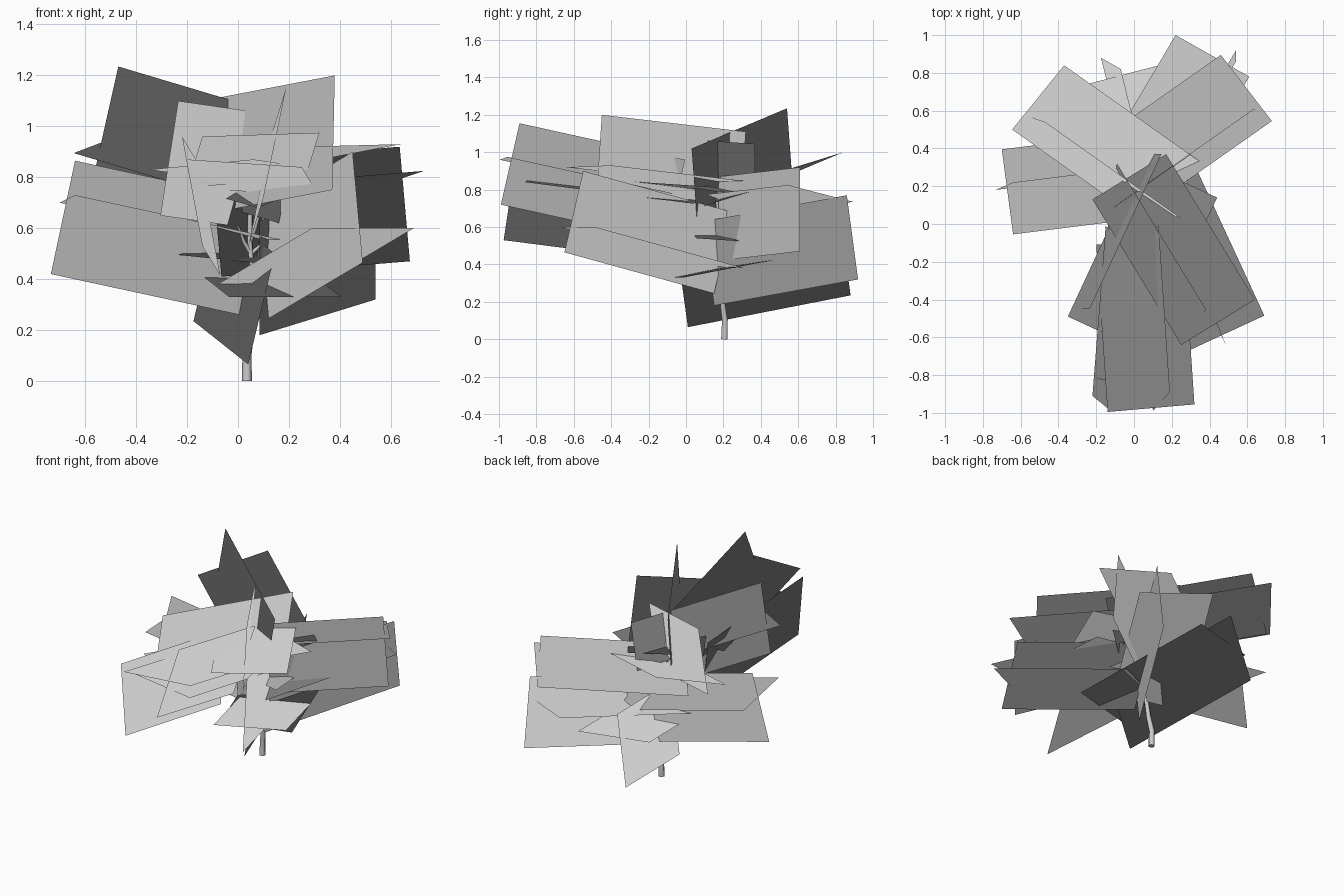
import bpy
from mathutils import Vector

if "Cube" in bpy.data.objects:
    bpy.data.objects.remove(bpy.data.objects["Cube"])


def card(name, corner, axis, width):
    # flat rectangular foliage card spanned by an axis and a width vector
    c, a, w = Vector(corner), Vector(axis), Vector(width)
    # soft foliage shading: normals lean outward from the crown and up
    n = (-a.normalized() + Vector((0, 0, 1.3))).normalized()
    pts = [c, c + w, c + w + a, c + a]
    if w.cross(a).dot(n) < 0:
        pts.reverse()
    me = bpy.data.meshes.new(name)
    me.from_pydata(pts, [], [(0, 1, 2, 3)])
    me.polygons[0].use_smooth = True
    me.normals_split_custom_set([n] * 4)
    bpy.context.collection.objects.link(bpy.data.objects.new(name, me))


def spray(name, axis, upright, upright_w, flat, flat_w):
    # crossed pair of cards: outer corner of each, shared axis pointing inward
    card(name + "_upright_card", upright, axis, upright_w)
    card(name + "_flat_card", flat, axis, flat_w)


def limb(name, points, r0, r1):
    # tapered woody tube along a few points
    cu = bpy.data.curves.new(name, 'CURVE')
    cu.dimensions = '3D'
    cu.bevel_depth = 1.0
    cu.bevel_resolution = 1
    cu.use_fill_caps = True
    sp = cu.splines.new('POLY')
    sp.points.add(len(points) - 1)
    for i, p in enumerate(points):
        sp.points[i].co = (*p, 1)
        sp.points[i].radius = r0 + (r1 - r0) * i / (len(points) - 1)
    sp.use_smooth = True
    bpy.context.collection.objects.link(bpy.data.objects.new(name, cu))


# foliage sprays around the stem
spray("back_left_spray", (.72, -.51, -.215),
      (-.47, .54, 1.235), (-.09, .03, -.40), (-.37, .84, 1.0), (-.275, -.34, -.105))
spray("top_front_right_spray", (-.47, .77, -.09),
      (.38, -.45, 1.2), (-.01, -.03, -.45), (.64, -.40, .93), (-.39, -.24, -.01))
spray("back_right_spray", (-.455, -.77, -.14),
      (.54, .86, .77), (0, .06, -.45), (.22, 1.0, .635), (.39, -.22, -.04))
spray("right_spray", (-.74, -.52, -.06),
      (.635, .61, .92), (.04, 0, -.45), (.73, .545, .825), (-.27, .35, -.09))
spray("left_spray", (.88, .11, -.19),
      (-.64, .22, .865), (-.095, -.04, -.445), (-.70, .395, .70), (.06, -.45, .03))
spray("front_spray", (-.06, .885, -.195),
      (.19, -.89, 1.155), (-.09, -.10, -.435), (-.14, -.995, .96), (.46, .04, .015))
spray("front_left_spray", (.07, .90, -.115),
      (-.22, -.91, .96), (.08, -.065, -.43), (-.20, -.82, .87), (.45, -.04, -.03))
spray("front_right_spray", (-.37, .80, -.22),
      (.45, -.55, .90), (.04, -.10, -.435), (.69, -.485, .60), (-.40, -.185, 0))
spray("upper_left_spray", (.38, .82, -.055),
      (-.235, -.45, 1.1), (-.07, 0, -.45), (-.35, -.49, .83), (.41, -.19, .04))
spray("low_back_spray", (.215, -.87, -.17),
      (-.07, .82, .67), (-.105, .06, -.435), (-.25, .74, .50), (.44, .115, 0))

# trunk and short twigs
limb("trunk", [(.035, .205, 0), (.035, .208, .1), (.05, .195, .2),
               (.06, .18, .35), (.045, .175, .55), (.05, .165, .75)], .02, .008)
for i, (z, tip) in enumerate([(.5, (.0, .14, .61)), (.5, (.12, .2, .58)), (.42, (.06, .27, .5)),
                              (.55, (.09, .12, .68)), (.6, (.02, .24, .7))]):
    base = Vector((.05, .178, z))
    limb("twig_%d" % i, [base, base.lerp(Vector(tip), .5) + Vector((0, 0, -.01)), tip], .009, .004)
